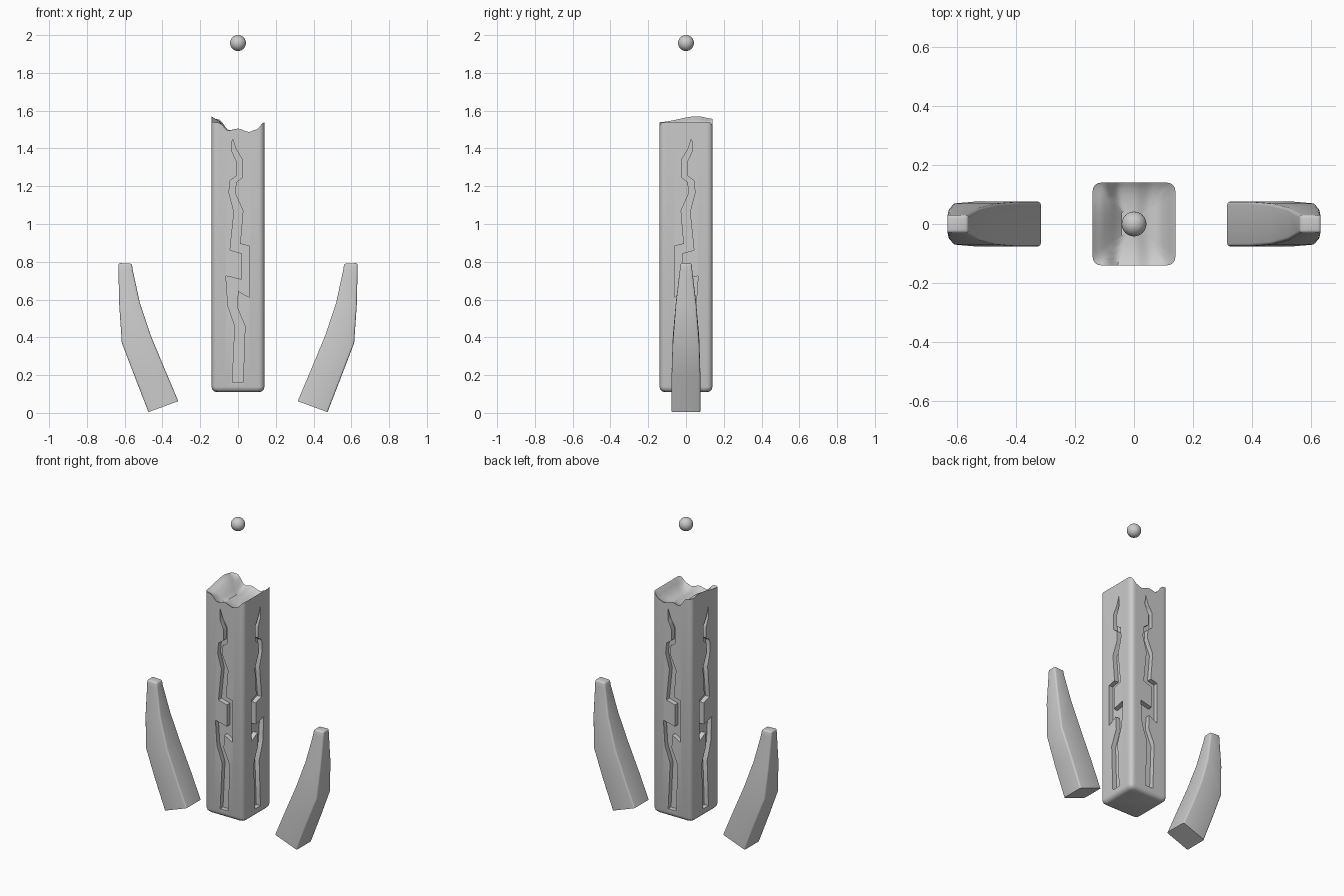
import bpy, bmesh
from math import pi, cos, sin
from mathutils import Matrix, Vector

if "Cube" in bpy.data.objects:
    bpy.data.objects.remove(bpy.data.objects["Cube"])


def add_mesh(name, bm, angle=40):
    bmesh.ops.recalc_face_normals(bm, faces=bm.faces)
    me = bpy.data.meshes.new(name)
    bm.to_mesh(me)
    bm.free()
    ob = bpy.data.objects.new(name, me)
    bpy.context.collection.objects.link(ob)
    return ob


def smooth(ob, deg):
    bpy.ops.object.select_all(action='DESELECT')
    ob.select_set(True)
    bpy.context.view_layer.objects.active = ob
    bpy.ops.object.shade_smooth_by_angle(angle=deg * pi / 180)


def interp(knots, t):
    for (a, va), (b, vb) in zip(knots, knots[1:]):
        if t <= b:
            s = max(0, min(1, (t - a) / (b - a)))
            return va + (vb - va) * s * s * (3 - 2 * s)
    return knots[-1][1]


# Uneven broken top of the pillar
RIM_X = [(-.14, 1.57), (-.105, 1.567), (-.045, 1.497), (0, 1.505),
         (.06, 1.487), (.095, 1.50), (.14, 1.538)]
LEFT_Y = [(-.14, -.03), (.06, 0), (.14, -.012)]


def top_height(x, y, s):
    left = max(0, min(1, (-x - .04) / .06))
    return interp(RIM_X, x) + left * interp(LEFT_Y, y) - .025 * (1 - s ** 4)


def rounded_square(h, r, side=16, arc=5):
    pts = []
    for k in range(4):
        rot = Matrix.Rotation(k * pi / 2, 2)
        c = h - r
        loc = [(h, -c + 2 * c * i / side) for i in range(side)]
        loc += [(c + r * cos(a), c + r * sin(a))
                for a in (i * pi / 2 / arc for i in range(arc))]
        pts += [rot @ Vector(p) for p in loc]
    return pts


# Pillar: rounded square, bevelled foot, wavy top
bm = bmesh.new()
H = .14
base = rounded_square(H, .027)
rings = []
for inset, z in [(.028, .11), (.014, .114), (.004, .124), (0, .138)]:
    k = (H - inset) / H
    rings.append([bm.verts.new((p.x * k, p.y * k, z)) for p in base])
bm.faces.new(rings[0])
for s in (1, .93, .85, .7, .5, .3, .12):
    rings.append([bm.verts.new((p.x * s, p.y * s, top_height(p.x * s, p.y * s, s))) for p in base])
n = len(base)
for a, b in zip(rings, rings[1:]):
    for i in range(n):
        bm.faces.new((a[i], a[(i + 1) % n], b[(i + 1) % n], b[i]))
tip = bm.verts.new((0, 0, top_height(0, 0, 0)))
for i in range(n):
    bm.faces.new((rings[-1][i], rings[-1][(i + 1) % n], tip))
pillar = add_mesh("pillar", bm)

# Jagged groove outline, cut into all four sides (mirrored on neighbours)
GROOVE = [(-.03, .16), (-.016, .46), (-.053, .565), (-.064, .725), (.018, .705),
          (.018, .845), (-.042, .862), (-.021, 1.065), (-.048, 1.165), (-.042, 1.23),
          (-.007, 1.255), (-.007, 1.33), (-.032, 1.385), (-.03, 1.455),
          (-.01, 1.395), (.021, 1.345), (.021, 1.245), (-.011, 1.22), (-.014, 1.16),
          (.026, 1.07), (.011, .895), (.06, .883), (.06, .612), (0, .645),
          (-.005, .56), (.037, .46), (.027, .16)]
DEPTH = .03
bm = bmesh.new()
for k in range(4):
    m = -1 if k % 2 else 1
    rot = Matrix.Rotation(k * pi / 2, 3, 'Z')
    inner = [bm.verts.new(rot @ Vector((m * x, -H + DEPTH, z))) for x, z in GROOVE]
    outer = [bm.verts.new(rot @ Vector((m * x, -H - .05, z))) for x, z in GROOVE]
    bm.faces.new(inner)
    bm.faces.new(outer[::-1])
    for i in range(len(inner)):
        j = (i + 1) % len(inner)
        bm.faces.new((inner[j], inner[i], outer[i], outer[j]))
cutter = add_mesh("groove_cutter", bm)
mod = pillar.modifiers.new("grooves", 'BOOLEAN')
mod.operation, mod.solver, mod.object = 'DIFFERENCE', 'EXACT', cutter
bpy.context.view_layer.objects.active = pillar
bpy.ops.object.modifier_apply(modifier=mod.name)
bpy.data.objects.remove(cutter)
smooth(pillar, 40)

# Tusk-like side prongs: sections as inner x, z, outer x, z, half width
SECTIONS = [(.316, .062, .474, .004, .076), (.385, .225, .548, .195, .076),
            (.46, .405, .615, .37, .07), (.52, .585, .629, .575, .054),
            (.557, .755, .633, .755, .033), (.562, .79, .633, .793, .03)]


def side_prong(name, side):
    bm = bmesh.new()
    rows = [[bm.verts.new((side * x, y, z)) for x, z, y in
             ((xi, zi, -w), (xo, zo, -w), (xo, zo, w), (xi, zi, w))]
            for xi, zi, xo, zo, w in SECTIONS]
    bm.faces.new(rows[0])
    bm.faces.new(rows[-1])
    for a, b in zip(rows, rows[1:]):
        for i in range(4):
            bm.faces.new((a[i], a[(i + 1) % 4], b[(i + 1) % 4], b[i]))
    # soften the long edges and the tip, keep the foot square
    pairs = [(a[i], b[i]) for a, b in zip(rows, rows[1:]) for i in range(4)]
    pairs += [(rows[-1][i], rows[-1][(i + 1) % 4]) for i in range(4)]
    edges = [bm.edges.get(p) for p in pairs]
    bmesh.ops.recalc_face_normals(bm, faces=bm.faces)
    bmesh.ops.bevel(bm, geom=edges, offset=.01, segments=3, profile=.5, affect='EDGES')
    smooth(add_mesh(name, bm), 40)


side_prong("right_prong", 1)
side_prong("left_prong", -1)

# Floating ball
bm = bmesh.new()
bmesh.ops.create_uvsphere(bm, u_segments=32, v_segments=16, radius=.042,
                          matrix=Matrix.Translation((0, 0, 1.958)))
smooth(add_mesh("floating_ball", bm), 60)
